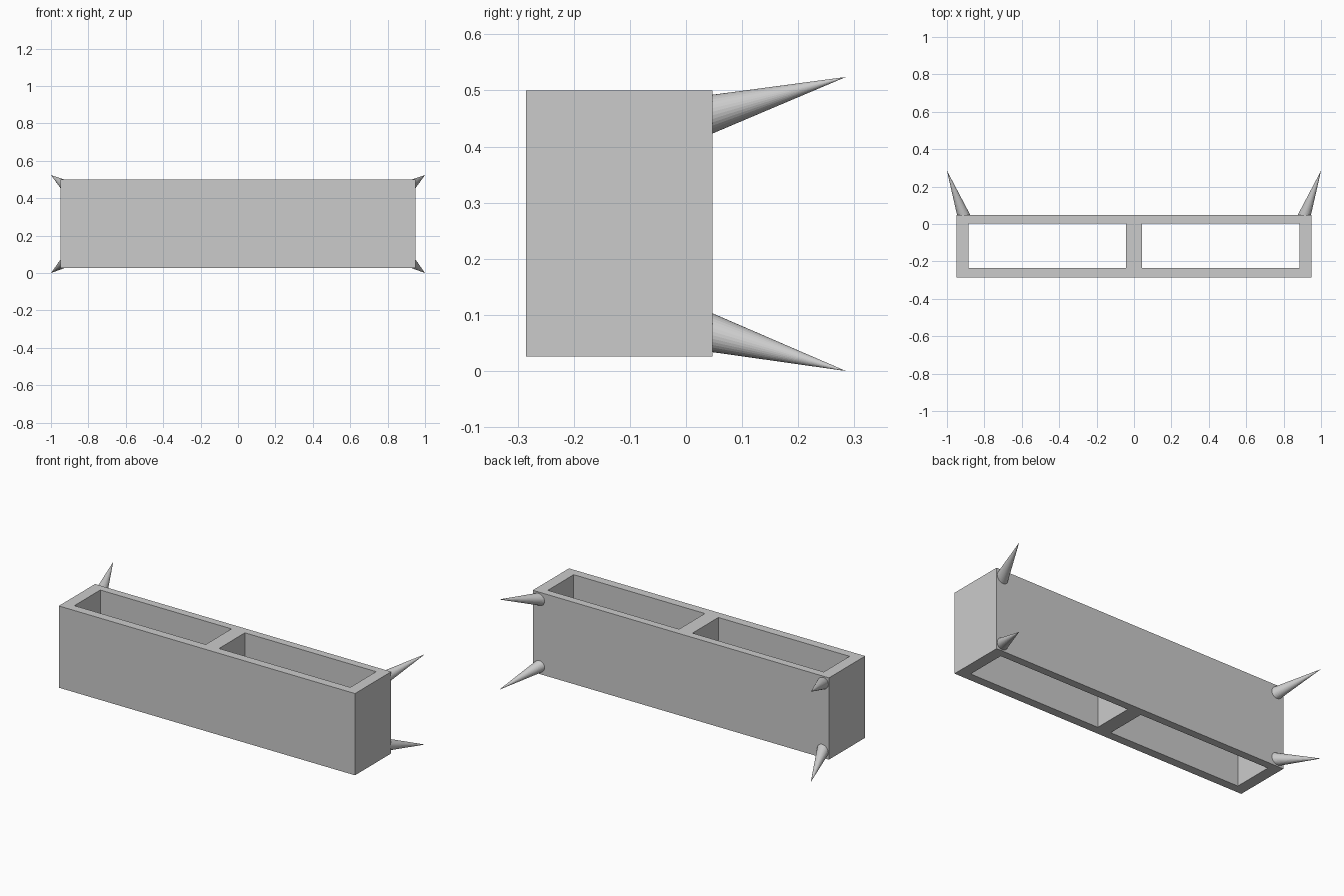
import bpy
from mathutils import Vector

cube = bpy.data.objects.get("Cube")
if cube:
    bpy.data.objects.remove(cube, do_unlink=True)

grey = bpy.data.materials.new("plain_grey")
grey.use_nodes = True
colour = (0.6, 0.6, 0.6, 1)
grey.diffuse_color = colour
grey.node_tree.nodes["Principled BSDF"].inputs["Base Color"].default_value = colour


def box(name, low, high):
    """Box between two opposite corners."""
    low, high = Vector(low), Vector(high)
    bpy.ops.mesh.primitive_cube_add(size=1, location=(low + high) / 2)
    ob = bpy.context.object
    ob.name = name
    ob.scale = high - low
    bpy.ops.object.transform_apply(location=False, rotation=False, scale=True)
    ob.data.materials.append(grey)
    return ob


# Long block with two open compartments cut right through
body = box("body", (-0.95, -0.285, 0.026), (0.95, 0.047, 0.5))
for side, label in ((1, "left"), (-1, "right")):
    cutter = box(label + "_compartment_cutter",
                 (min(side * 0.043, side * 0.885), -0.235, -0.1),
                 (max(side * 0.043, side * 0.885), 0.002, 0.6))
    cutter.hide_render = True
    cutter.hide_viewport = True
    cut = body.modifiers.new(label + "_compartment", "BOOLEAN")
    cut.operation = "DIFFERENCE"
    cut.solver = "EXACT"
    cut.object = cutter


def spike(name, base, tip):
    """Pointed cone, sunk slightly into the back wall."""
    base, tip = Vector(base), Vector(tip)
    base -= (tip - base) * 0.08
    axis = tip - base
    bpy.ops.mesh.primitive_cone_add(vertices=32, radius1=0.036, radius2=0,
                                    depth=axis.length, location=(base + tip) / 2)
    ob = bpy.context.object
    ob.name = name
    ob.rotation_euler = axis.to_track_quat("Z", "Y").to_euler()
    ob.data.materials.append(grey)


# Four spikes splaying outwards from the back corners
for side, label in ((1, "left"), (-1, "right")):
    spike("upper_" + label + "_spike", (side * 0.912, 0.047, 0.459), (side, 0.285, 0.524))
    spike("lower_" + label + "_spike", (side * 0.912, 0.047, 0.067), (side, 0.285, 0))
